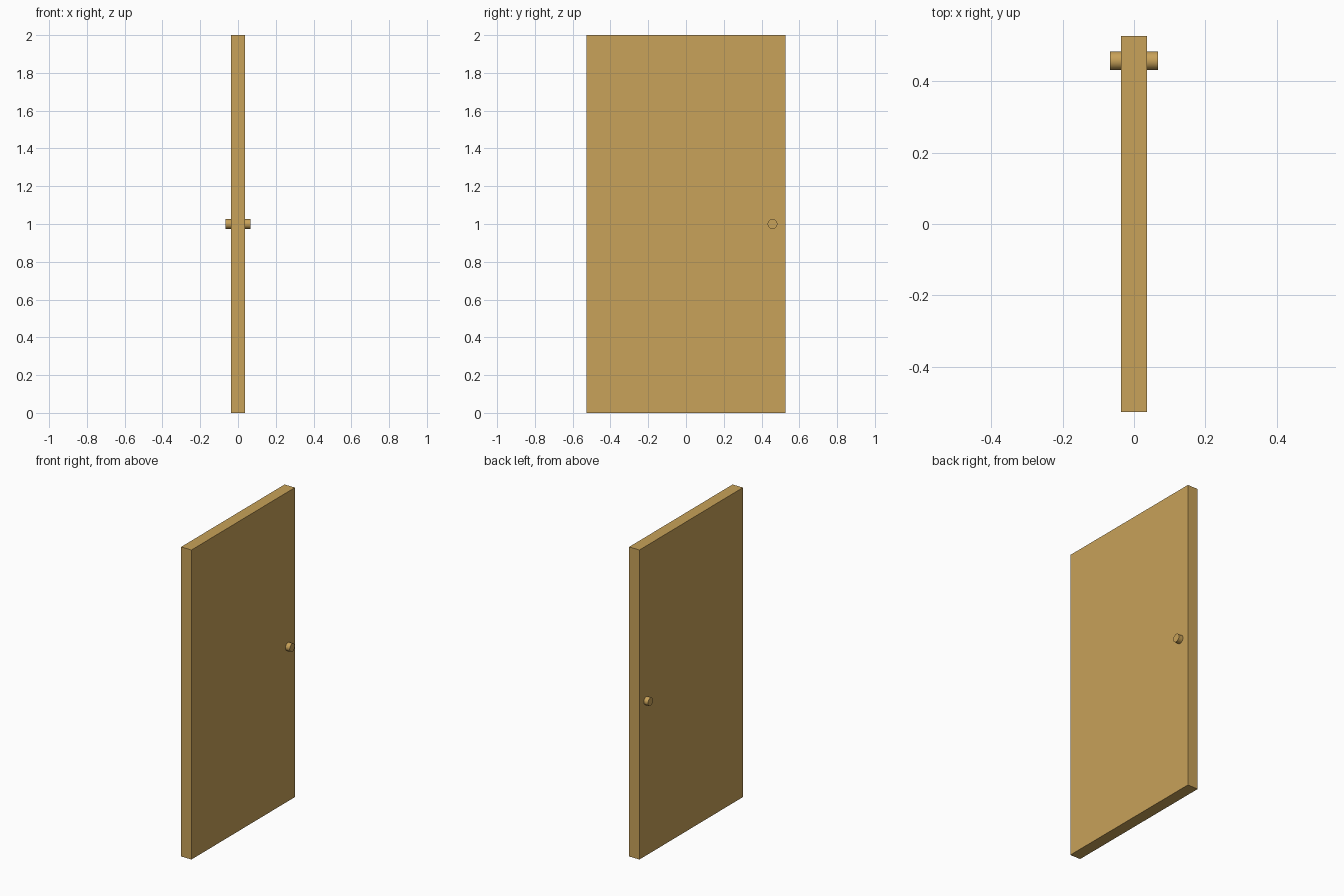
import bpy
import math

if "Cube" in bpy.data.objects:
    bpy.data.objects.remove(bpy.data.objects["Cube"])

WIDTH, THICK, HEIGHT = 1.056, 0.074, 2.0
KNOB_Y, KNOB_Z, KNOB_R, KNOB_LEN = 0.458, 1.0, 0.026, 0.03

wood = bpy.data.materials.new("wood")
wood.diffuse_color = (0.58, 0.36, 0.10, 1.0)
wood.use_nodes = True
wood.node_tree.nodes["Principled BSDF"].inputs["Base Color"].default_value = wood.diffuse_color

# Door panel
bpy.ops.mesh.primitive_cube_add(size=1, location=(0, 0, HEIGHT / 2))
panel = bpy.context.object
panel.name = "door_panel"
panel.scale = (THICK, WIDTH, HEIGHT)
bpy.ops.object.transform_apply(location=False, rotation=False, scale=True)
panel.data.materials.append(wood)

# Round knob on each face
for side, name in ((1, "knob_right"), (-1, "knob_left")):
    bpy.ops.mesh.primitive_cylinder_add(
        vertices=32, radius=KNOB_R, depth=KNOB_LEN,
        location=(side * (THICK + KNOB_LEN) / 2, KNOB_Y, KNOB_Z),
        rotation=(0, side * math.pi / 2, 0))
    knob = bpy.context.object
    knob.name = name
    knob.data.materials.append(wood)
    bpy.ops.object.shade_smooth_by_angle(angle=math.radians(30))
